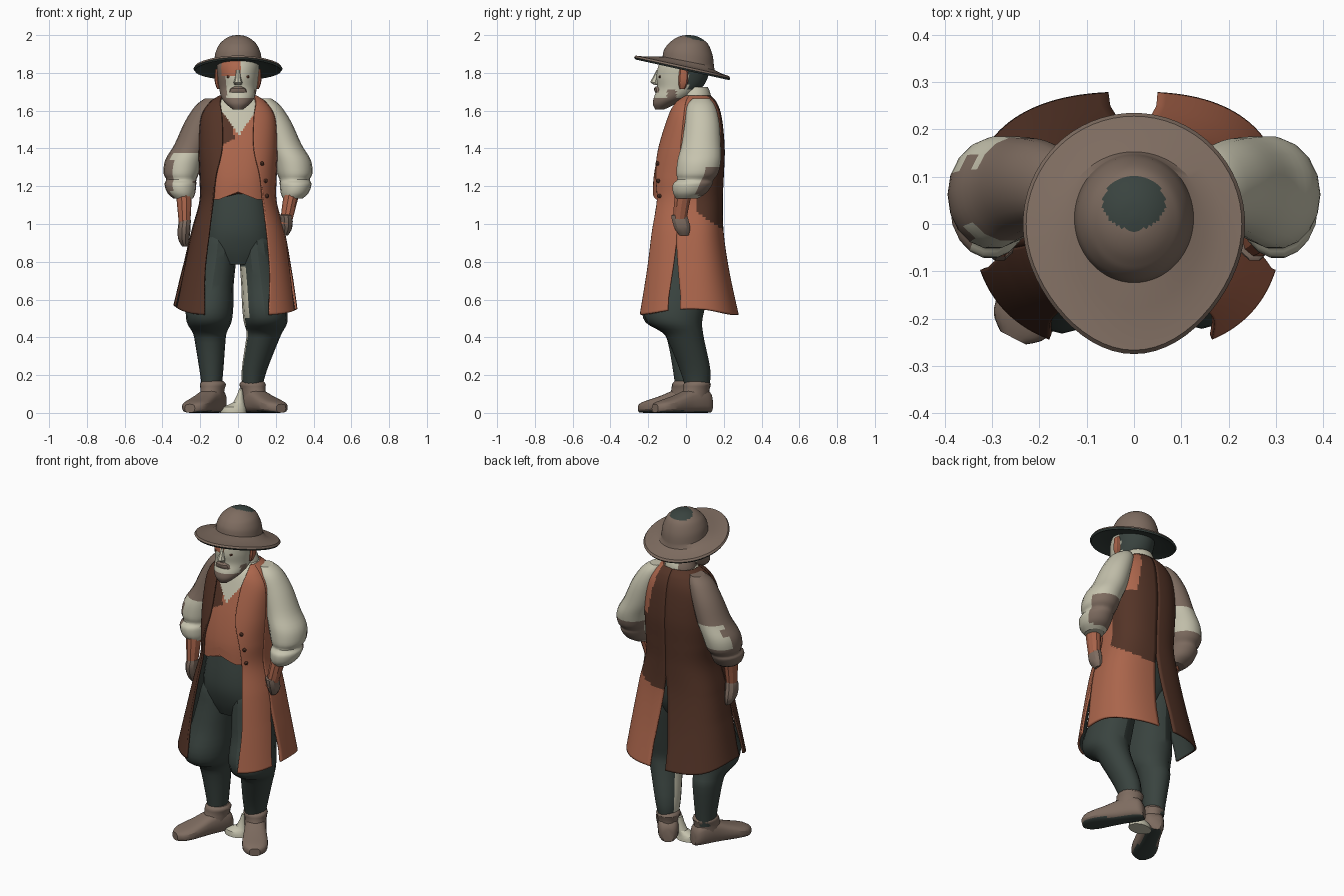
import bpy, bmesh, math
from mathutils import Vector, Matrix

if "Cube" in bpy.data.objects:
    bpy.data.objects.remove(bpy.data.objects["Cube"])


def material(name, r, g, b):
    m = bpy.data.materials.new(name)
    lin = [((c / 255 + 0.055) / 1.055) ** 2.4 for c in (r, g, b)]
    m.diffuse_color = (*lin, 1)
    m.use_nodes = True
    m.node_tree.nodes["Principled BSDF"].inputs["Base Color"].default_value = m.diffuse_color
    return m


ORANGE = material("terracotta", 172, 102, 76)
BROWN = material("dark brown", 84, 52, 39)
TAUPE = material("taupe", 126, 108, 96)
CREAM = material("cream", 198, 195, 174)
GREEN = material("dark green grey", 57, 67, 63)


def interp(rows, t):
    """Catmull-Rom interpolation through equal-length tuples, t in 0..1."""
    f = t * (len(rows) - 1)
    i = min(int(f), len(rows) - 2)
    u = f - i
    p = [rows[max(0, min(len(rows) - 1, i + k))] for k in (-1, 0, 1, 2)]
    return [0.5 * (2 * b + (c - a) * u + (2 * a - 5 * b + 4 * c - d) * u * u
                   + (3 * b - a - 3 * c + d) * u ** 3) for a, b, c, d in zip(*p)]


def grid(name, rows, mats, rule=None, closed=True, thick=0):
    """Skin rows of points; rule(centre, normal) gives the material slot."""
    bm = bmesh.new()
    vs = [[bm.verts.new(p) for p in row] for row in rows]
    n = len(rows[0])
    for a, b in zip(vs, vs[1:]):
        for j in range(n if closed else n - 1):
            k = (j + 1) % n
            bm.faces.new((a[j], a[k], b[k], b[j]))
    if closed:
        bm.faces.new(vs[0])
        bm.faces.new(vs[-1])
        bmesh.ops.recalc_face_normals(bm, faces=bm.faces)
    bm.normal_update()
    for f in bm.faces:
        c = f.calc_center_median()
        if not closed and f.normal.dot(Vector((c.x, c.y - .03, 0))) < 0:
            f.normal_flip()
        f.material_index = rule(c, f.normal) if rule else 0
    me = bpy.data.meshes.new(name)
    bm.to_mesh(me)
    bm.free()
    ob = bpy.data.objects.new(name, me)
    bpy.context.collection.objects.link(ob)
    for m in mats:
        me.materials.append(m)
    bpy.ops.object.select_all(action='DESELECT')
    ob.select_set(True)
    bpy.context.view_layer.objects.active = ob
    bpy.ops.object.shade_smooth_by_angle(angle=math.radians(28))
    if thick:
        s = ob.modifiers.new("thickness", 'SOLIDIFY')
        s.thickness, s.offset, s.material_offset = thick, -1, 1
    return ob


def loft(name, rings, mats, rule=None, n=16, steps=18, side=1, xf=Matrix(), e=1):
    """Closed tube through horizontal ellipses (x, y, z, rx, ry); e < 1 is boxier."""
    def bend(v):
        return math.copysign(abs(v) ** e, v)
    rows = []
    for i in range(steps + 1):
        x, y, z, rx, ry = interp(rings, i / steps)
        rows.append([xf @ Vector((side * (x + rx * bend(math.cos(a))), y + ry * bend(math.sin(a)), z))
                     for a in (math.tau * k / n for k in range(n))])
    return grid(name, rows, mats, rule)


# Coat body shape: z, half width, front y, back y, half width of the front opening
BODY = [(1.68, .10, -.02, .13, .085), (1.64, .155, -.07, .165, .095), (1.56, .20, -.105, .19, .085),
        (1.40, .21, -.155, .205, .085), (1.25, .205, -.185, .20, .12), (1.12, .205, -.19, .195, .135),
        (.95, .25, -.215, .20, .155), (.75, .285, -.24, .23, .17), (.52, .315, -.27, .28, .165)]
P, YM = 0.8, 0.03


def surf(row, a, side, off=0):
    z, rx, yf, yb, _ = row
    s, c = max(0, math.sin(a)) ** P, math.cos(a)
    depth = (YM - yf if c > 0 else yb - YM) + off
    flare = 1 + (.2 * max(0, .95 - z) if side < 0 else 0)
    lift = (.03 if side > 0 else .05) * s ** 6 * max(0, min(1, (.8 - z) / .28))   # hem rises at the sides
    return Vector((side * (rx + off) * s * flare, YM - math.copysign(abs(c) ** P, c) * depth, z + lift))


def panel(name, side, lo, hi, mats, rule=None):
    rows = []
    for i in range(101):
        r = interp(BODY, i / 100)
        a, b = lo(r), hi(r)
        rows.append([surf(r, a + (b - a) * k / 32, side) for k in range(33)])
    return grid(name, rows, mats, rule, closed=False, thick=.012)


def opening(r):
    return math.asin(min(1, r[4] / r[1]) ** (1 / P))


def side_slit(sign):
    return lambda r: math.radians(76 + sign * 6 * max(0, min(1, (.9 - r[0]) / .3)))


def back_slit(r):
    return math.pi - .10 * max(0, min(1, (1.05 - r[0]) / .4))


def back_right_colour(c, n):
    if c.z < 1.07 - .7 * (c.y - .05) or (c.z > 1.4 and c.x > .13 - .2 * (c.z - 1.4)):
        return 0
    return 2 if c.y > .05 else 0


# Long sleeveless coat: two front panels and two back panels, dark inside
COAT = [ORANGE, GREEN, BROWN, GREEN]
for side, word in ((1, "right"), (-1, "left")):
    plain = (lambda c, n: 2) if side < 0 else (lambda c, n: 0)
    panel("coat_front_" + word, side, opening, side_slit(-1), COAT, plain)
    panel("coat_back_" + word, side, side_slit(1), back_slit, COAT,
          plain if side < 0 else back_right_colour)


# Waistcoat with the shirt showing in the V neck
def chest_colour(c, n):
    if c.z > 1.66 or (c.y < .03 and c.z > 1.47 + 1.4 * abs(c.x - .005)):
        return 1
    return 2 if c.x < -.02 and c.z > 1.43 + .5 * (c.x + .06) else 0


rows = []
for i in range(121):
    r = interp(BODY[:6], i / 120)
    half = [surf(r, math.pi * k / 80, 1, -.014) for k in range(81)]
    rows.append(half + [Vector((-p.x, p.y, p.z)) for p in half[-2:0:-1]])
for row in rows[-12:]:                       # points of the waistcoat hem
    for p in row:
        if p.y < 0:
            p.z += .05 - .4 * min(abs(p.x), .1)
grid("waistcoat", rows, [ORANGE, CREAM, BROWN], chest_colour)

# Coat buttons
for t in (.44, .52, .60):
    r = interp(BODY, t)
    bpy.ops.mesh.primitive_uv_sphere_add(segments=8, ring_count=6, radius=.011,
                                         location=surf(r, opening(r) + .14, 1, .003))
    bpy.context.object.name = "coat_button"
    bpy.context.object.data.materials.append(BROWN)

# Trousers, baggy down to the knees
loft("trouser_hips", [(0, 0, 1.19, .15, .14), (0, -.005, 1.05, .175, .16), (0, -.005, .95, .188, .165),
                      (0, 0, .86, .185, .15), (0, 0, .785, .12, .12)], [GREEN], n=24, e=.85)
loft("trouser_leg_right",
     [(.095, -.005, 1.0, .05, .09), (.1, -.005, .92, .085, .14), (.108, -.01, .82, .1, .15),
      (.125, -.03, .68, .108, .15), (.14, -.06, .56, .118, .16), (.146, -.06, .48, .115, .145),
      (.14, -.015, .425, .094, .105), (.125, .005, .37, .085, .095), (.085, .05, .22, .066, .08),
      (.075, .06, .12, .05, .06)],
     [GREEN, CREAM], lambda c, n: 1 if n.x < -.88 and .15 < c.z < .78 else 0, steps=27)
loft("trouser_leg_left",
     [(.1, -.005, 1.0, .05, .09), (.105, -.005, .92, .09, .14), (.115, -.01, .82, .105, .15),
      (.135, -.04, .68, .112, .15), (.15, -.07, .56, .125, .16), (.153, -.07, .48, .118, .145),
      (.15, -.02, .425, .09, .105), (.147, 0, .37, .08, .095), (.14, .005, .2, .06, .07),
      (.14, .005, .12, .05, .06)], [GREEN], side=-1, steps=27)

# Shoes, turned outwards: sections from heel to toe, then the ankle collar
SHOE = [(0, .04, -.085, .03, .038), (0, .058, -.065, .052, .058), (0, .07, -.01, .06, .07),
        (0, .06, .06, .061, .06), (0, .048, .12, .067, .048), (0, .038, .18, .072, .038),
        (0, .03, .235, .062, .03), (0, .024, .265, .03, .022)]
for word, x, y, turn in (("right", .08, .055, 34), ("left", -.135, -.005, -27)):
    spot = Matrix.Translation((x, y, 0)) @ Matrix.Rotation(math.radians(turn), 4, 'Z')
    loft("shoe_" + word, SHOE, [TAUPE, GREEN], lambda c, n: 1 if n.z < -.8 else 0,
         xf=spot @ Matrix.Rotation(math.pi / 2, 4, 'X'), e=.7, n=20)
    loft("shoe_collar_" + word, [(0, -.01, .08, .06, .08), (0, 0, .125, .062, .074), (0, .005, .152, .068, .075),
                                 (0, .005, .168, .056, .06)], [TAUPE], steps=8, xf=spot)

# Small pale bridge between the shoes
loft("shoe_bridge", [(-.025, .02, 0, .07, .05), (-.025, .02, .03, .065, .045), (.005, .03, .055, .03, .03),
                     (.015, .035, .13, .008, .02)], [CREAM], steps=6)

# Sleeves with rolled cuffs, forearms and hands going to the pockets
SLEEVE = [(.135, .08, 1.665, .04, .045), (.16, .08, 1.625, .066, .075), (.2, .085, 1.54, .082, .092),
          (.245, .08, 1.42, .092, .105), (.285, .07, 1.34, .1, .116), (.3, .06, 1.27, .094, .113),
          (.3, .05, 1.235, .08, .098), (.305, .035, 1.21, .084, .106), (.3, .02, 1.165, .074, .09),
          (.29, .005, 1.135, .052, .058)]
SLEEVE_RULES = {1: lambda c, n: 1 if n.y > .3 and 1.15 < c.z < 1.3 else 0,
                -1: lambda c, n: 0 if (n.y < -.4 and c.z < 1.38 and c.x > -.35) or
                (n.y > .4 and 1.28 < c.z < 1.42) else 1}
for side, word in ((1, "right"), (-1, "left")):
    dx, dz = (-.025, .06) if side > 0 else (.005, 0)
    loft("sleeve_" + word, SLEEVE, [CREAM, TAUPE], SLEEVE_RULES[side], n=18, steps=36, side=side)
    loft("forearm_" + word, [(.288, -.01, 1.18, .042, .048), (.282 + dx / 2, -.025, 1.09, .037, .042),
                             (.278 + dx, -.035, 1.0, .03, .036)], [ORANGE], n=10, steps=6, side=side)
    loft("hand_" + word, [(.275 + dx, -.035, 1.02 + dz / 2, .03, .035), (.28 + dx, -.035, .98 + dz, .034, .045),
                          (.282 + dx, -.02, .92 + dz, .03, .044), (.275 + dx, -.01, .88 + dz, .015, .025)],
         [TAUPE], n=10, steps=8, side=side)


# Head with beard and hair
def head_colour(c, n):
    if c.y > .01:
        return 3 if c.z > 1.71 else 0
    if c.z < 1.665 or (c.z < 1.71 and -.1 < c.y < -.05):
        return 1
    if c.z > 1.785 and -.085 < c.x < .02:
        return 2
    return 0 if c.x > -.06 else 1


loft("head", [(0, -.14, 1.605, .025, .022), (0, -.115, 1.635, .062, .06), (0, -.075, 1.67, .088, .095),
              (0, -.035, 1.72, .1, .118), (0, -.02, 1.78, .108, .137), (0, -.01, 1.84, .111, .135),
              (0, 0, 1.89, .09, .11)], [CREAM, TAUPE, ORANGE, GREEN], head_colour, n=48, steps=40)
loft("neck", [(0, .04, 1.6, .1, .09), (0, .05, 1.68, .09, .082), (0, .045, 1.725, .075, .07)],
     [CREAM, TAUPE], lambda c, n: 1 if n.x < -.2 else 0, steps=6)
loft("nose", [(0, -.15, 1.735, .018, .012), (0, -.163, 1.75, .023, .026), (0, -.156, 1.775, .015, .02),
              (0, -.145, 1.815, .012, .012)], [CREAM], n=8, steps=6)
loft("moustache", [(0, -.143, 1.695, .05, .02), (0, -.145, 1.715, .042, .025), (0, -.145, 1.728, .02, .015)],
     [TAUPE], n=12, steps=5)
for side, word in ((1, "right"), (-1, "left")):
    loft("ear_" + word, [(.1, -.02, 1.715, .01, .014), (.11, -.015, 1.755, .014, .026),
                         (.112, -.012, 1.82, .01, .022)], [ORANGE], n=8, steps=5, side=side)
    loft("eye_" + word, [(.045, -.136, 1.773, .012, .006), (.045, -.137, 1.779, .016, .008),
                         (.045, -.136, 1.785, .012, .006)], [BROWN], n=8, steps=3, side=side)


# Hat: brim tilted up at the front, round crown with a dark patch on top
def hat_ring(f, lift, crown=0, n=64):
    ring = []
    for a in (math.tau * k / n for k in range(n)):
        if crown:
            x, y = crown * math.sin(a), .012 - 1.08 * crown * math.cos(a)
        else:
            x = .235 * math.sin(a) * f
            y = (-.235 * math.cos(a) - .04 * max(0, math.cos(a)) ** 3) * f
        tilt = -.22 * max(0, (1.96 - lift) / .11) if crown else -.22
        ring.append(Vector((x, y, lift + tilt * y)))
    return ring


def hat_colour(c, n):
    if n.z < -.2:
        return 1
    return 1 if c.z > 1.9 and math.hypot(c.x, 1.15 * (c.y - .045)) < .066 else 0


CROWN = [(1.862, .126), (1.905, .12), (1.945, .103), (1.968, .083), (1.985, .06), (1.996, .034), (2.0, .006)]
grid("hat", [hat_ring(.6, 1.835), hat_ring(.8, 1.826), hat_ring(.97, 1.812), hat_ring(1, 1.822),
             hat_ring(.97, 1.833), hat_ring(.8, 1.838), hat_ring(.65, 1.848)]
     + [hat_ring(0, *interp(CROWN, i / 24)) for i in range(25)], [TAUPE, GREEN], hat_colour)
